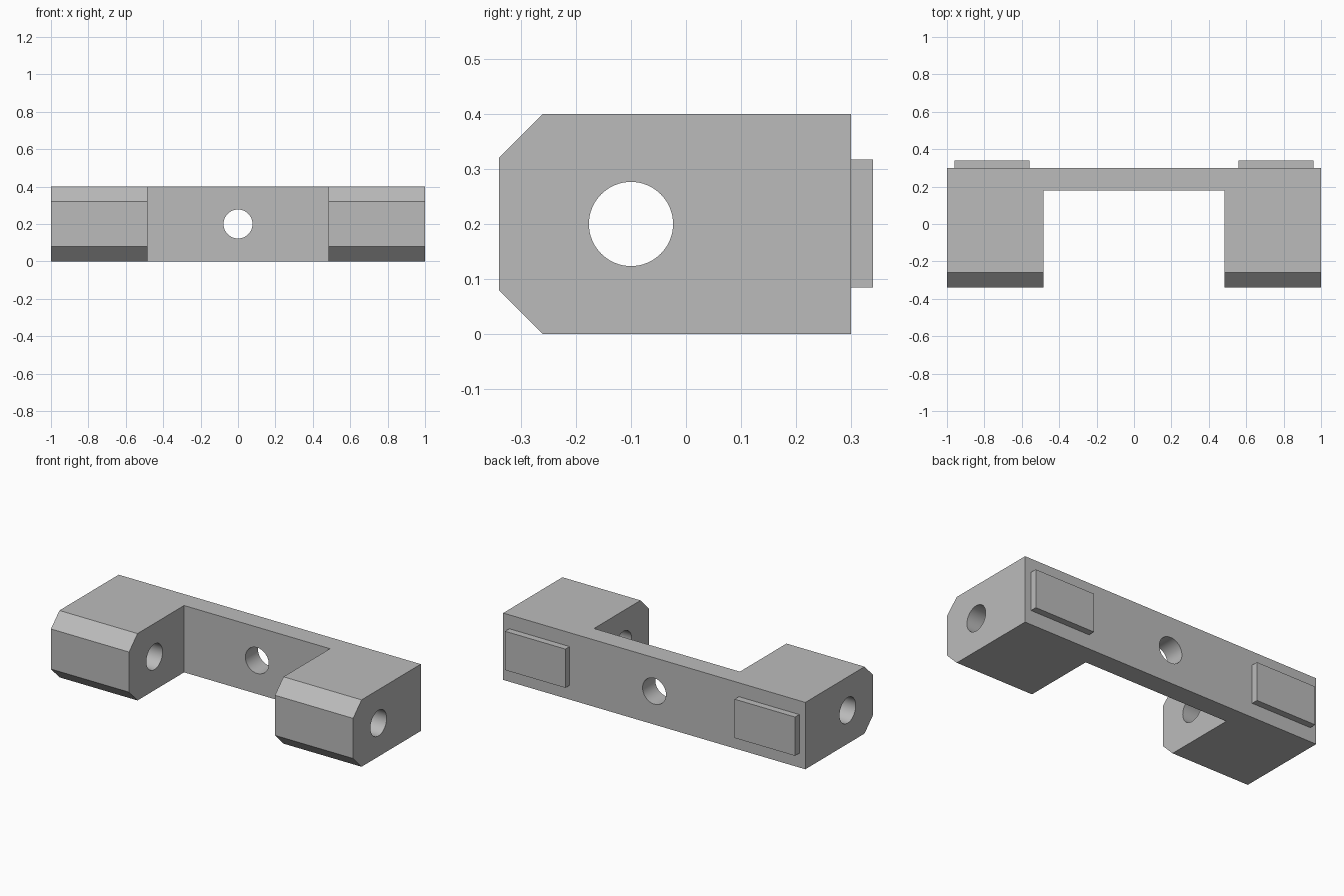
import bpy
import bmesh
import math
from mathutils import Matrix, Vector

cube = bpy.data.objects.get("Cube")
if cube:
    bpy.data.objects.remove(cube, do_unlink=True)

grey = bpy.data.materials.new("plain grey")
grey.use_nodes = True
grey.diffuse_color = (0.5, 0.5, 0.5, 1)
grey.node_tree.nodes["Principled BSDF"].inputs["Base Color"].default_value = (0.5, 0.5, 0.5, 1)


def finish(name, bm):
    bmesh.ops.recalc_face_normals(bm, faces=bm.faces)
    mesh = bpy.data.meshes.new(name)
    bm.to_mesh(mesh)
    bm.free()
    mesh.materials.append(grey)
    obj = bpy.data.objects.new(name, mesh)
    bpy.context.collection.objects.link(obj)
    return obj


def box(name, low, high):
    low, high = Vector(low), Vector(high)
    bm = bmesh.new()
    bmesh.ops.create_cube(bm, size=1, matrix=Matrix.Translation((low + high) / 2)
                          @ Matrix.Diagonal((*(high - low), 1)))
    return finish(name, bm)


def rod(name, center, axis, radius, length):
    bm = bmesh.new()
    turn = Matrix.Rotation(math.pi / 2, 4, "Y" if axis == "X" else "X")
    bmesh.ops.create_cone(bm, cap_ends=True, segments=64, radius1=radius, radius2=radius,
                          depth=length, matrix=Matrix.Translation(center) @ turn)
    return finish(name, bm)


def cut(target, cutter):
    cutter.hide_render = True
    mod = target.modifiers.new(cutter.name, "BOOLEAN")
    mod.operation = "DIFFERENCE"
    mod.solver = "EXACT"
    mod.object = cutter
    bpy.ops.object.select_all(action="DESELECT")
    bpy.context.view_layer.objects.active = target
    target.select_set(True)
    bpy.ops.object.modifier_apply(modifier=mod.name)
    bpy.data.objects.remove(cutter, do_unlink=True)


# Bracket body: chamfered side profile swept across the full width
profile = [(0.3, 0), (0.3, 0.4), (-0.26, 0.4), (-0.34, 0.32), (-0.34, 0.08), (-0.26, 0)]
bm = bmesh.new()
end = bm.faces.new([bm.verts.new((-1, y, z)) for y, z in profile])
sweep = bmesh.ops.extrude_face_region(bm, geom=[end], use_keep_orig=True)
bmesh.ops.translate(bm, vec=(2, 0, 0),
                    verts=[v for v in sweep["geom"] if isinstance(v, bmesh.types.BMVert)])
bracket = finish("bracket_body", bm)

# Gap between the arms, pin hole through both arms, bolt hole through the bar
cut(bracket, box("arm_gap", (-0.483, -0.5, -0.1), (0.483, 0.18, 0.5)))
cut(bracket, rod("pin_hole", (0, -0.1, 0.2), "X", 0.0765, 2.4))
cut(bracket, rod("bolt_hole", (0, 0.24, 0.2), "Y", 0.0775, 0.4))
bpy.ops.object.shade_smooth_by_angle(angle=math.radians(30))

# Raised locating pads on the back
for side, x in (("right", -0.76), ("left", 0.76)):
    box(side + "_back_pad", (x - 0.2, 0.295, 0.085), (x + 0.2, 0.34, 0.317))
